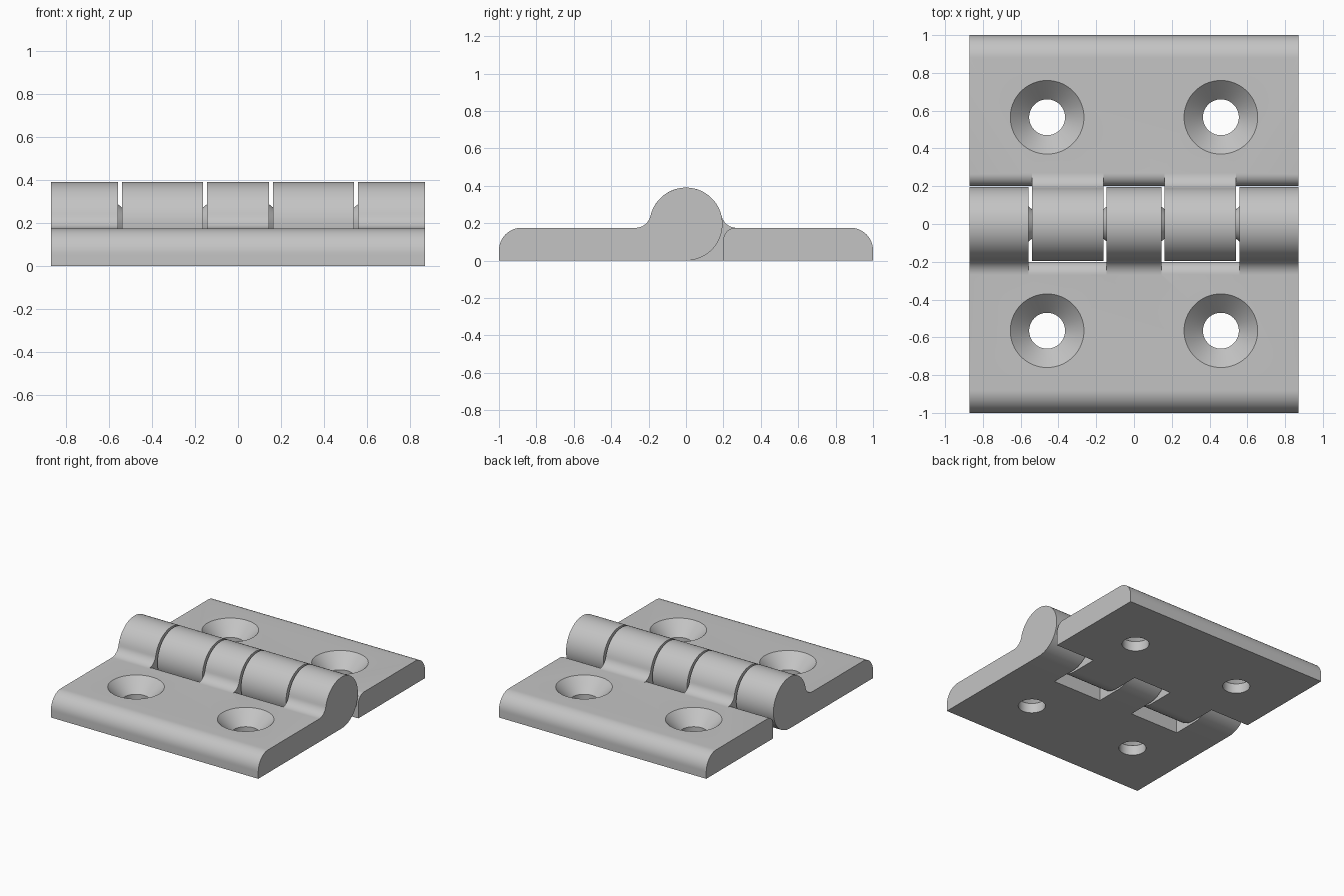
import bpy, bmesh, math
from mathutils import Matrix

cube = bpy.data.objects.get("Cube")
if cube:
    bpy.data.objects.remove(cube, do_unlink=True)

WIDTH = 0.87       # half width along the hinge axis
TOP = 0.175        # leaf thickness
R = 0.195          # barrel radius, also the axis height
EDGE = 0.2         # inner edge of a leaf

metal = bpy.data.materials.new("light grey metal")
metal.use_nodes = True
GREY = (0.55, 0.55, 0.55, 1)
metal.diffuse_color = GREY
metal.node_tree.nodes["Principled BSDF"].inputs["Base Color"].default_value = GREY


def make(name, bm):
    bmesh.ops.recalc_face_normals(bm, faces=bm.faces)
    mesh = bpy.data.meshes.new(name)
    bm.to_mesh(mesh)
    bm.free()
    mesh.materials.append(metal)
    obj = bpy.data.objects.new(name, mesh)
    bpy.context.collection.objects.link(obj)
    return obj


def arc(cy, cz, r, start, end, steps):
    angles = [math.radians(start + (end - start) * i / steps) for i in range(steps + 1)]
    return [(cy + r * math.cos(a), cz + r * math.sin(a)) for a in angles]


def extrude(name, profile, x0, x1, side):
    """Sweep a (y, z) profile along x; side flips it to the back."""
    bm = bmesh.new()
    face = bm.faces.new([bm.verts.new((x0, y * side, z)) for y, z in profile])
    out = bmesh.ops.extrude_face_region(bm, geom=[face])
    moved = [v for v in out["geom"] if isinstance(v, bmesh.types.BMVert)]
    bmesh.ops.translate(bm, vec=(x1 - x0, 0, 0), verts=moved)
    return make(name, bm)


def drill(x, y):
    """Countersunk screw hole cutter, turned from a stepped outline."""
    bm = bmesh.new()
    outline = [(0, -0.1), (0.095, -0.1), (0.095, 0.075), (0.195, TOP), (0.195, 0.3), (0, 0.3)]
    verts = [bm.verts.new((r, 0, z)) for r, z in outline]
    edges = [bm.edges.new(pair) for pair in zip(verts, verts[1:])]
    bmesh.ops.spin(bm, geom=verts + edges, cent=(0, 0, 0), axis=(0, 0, 1),
                   angle=math.tau, steps=64)
    bmesh.ops.remove_doubles(bm, verts=bm.verts, dist=1e-4)
    bmesh.ops.translate(bm, vec=(x, y, 0), verts=bm.verts)
    return make("screw_hole_cutter", bm)


def combine(obj, other, operation):
    mod = obj.modifiers.new(operation.lower(), "BOOLEAN")
    mod.operation, mod.solver, mod.object = operation, "EXACT", other
    bpy.context.view_layer.objects.active = obj
    bpy.ops.object.modifier_apply(modifier=mod.name)
    bpy.data.objects.remove(other, do_unlink=True)


def smooth(obj):
    bpy.ops.object.select_all(action="DESELECT")
    obj.select_set(True)
    bpy.context.view_layer.objects.active = obj
    bpy.ops.object.shade_smooth_by_angle(angle=math.radians(30))


# Leaf outline: large round on the outer edge, small one on the inner edge
plate = ([(-EDGE, 0), (-1, 0)] + arc(-0.88, TOP - 0.12, 0.12, 180, 90, 16)
         + arc(-EDGE - 0.065, TOP - 0.065, 0.065, 90, 0, 12))

# Knuckle outline: fillet rising from the leaf into the round barrel
fillet_r, fillet_y = 0.082, -0.27
lean = math.degrees(math.atan2(fillet_r + TOP - R, -fillet_y))
knuckle = ([(0, 0), (fillet_y, 0)]
           + arc(fillet_y, TOP + fillet_r, fillet_r, -90, -lean, 12)
           + arc(0, R, R, 180 - lean, -90, 56)[1:-1])


def leaf(name, side, spans):
    obj = extrude(name, plate, -WIDTH, WIDTH, side)
    for x0, x1 in spans:
        combine(obj, extrude("knuckle", knuckle, x0, x1, side), "UNION")
    for x in (-0.46, 0.46):
        combine(obj, drill(x, -0.565 * side), "DIFFERENCE")
    smooth(obj)


leaf("front_leaf", 1, [(-WIDTH, -0.558), (-0.145, 0.145), (0.558, WIDTH)])
leaf("back_leaf", -1, [(-0.54, -0.162), (0.162, 0.54)])

# Tapered bosses bridging the gaps between knuckles
for name, wide, narrow in (("left_outer_boss", 0.558, 0.54), ("left_inner_boss", 0.145, 0.162),
                           ("right_inner_boss", -0.145, -0.162), ("right_outer_boss", -0.558, -0.54)):
    bm = bmesh.new()
    turn = math.pi / 2 if narrow > wide else -math.pi / 2
    place = Matrix.Translation(((wide + narrow) / 2, 0, R)) @ Matrix.Rotation(turn, 4, "Y")
    bmesh.ops.create_cone(bm, cap_ends=True, segments=48, radius1=0.092, radius2=0.078,
                          depth=abs(wide - narrow), matrix=place)
    smooth(make(name, bm))
